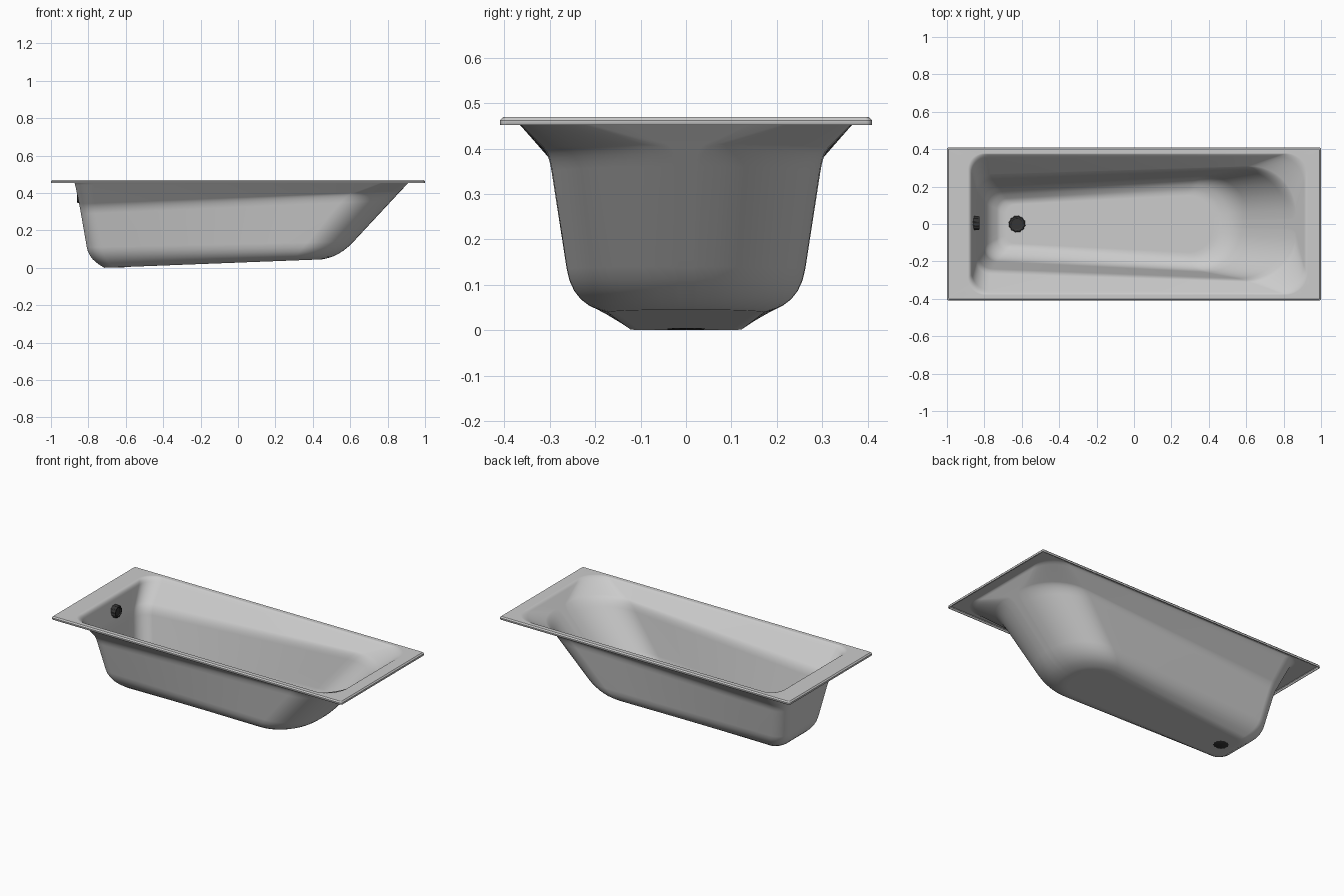
import bpy, bmesh, math
from mathutils import Vector

old = bpy.data.objects.get("Cube")
if old:
    bpy.data.objects.remove(old, do_unlink=True)

ARC, SIDE = 10, 6      # segments per corner, segments per straight run
SHELL = 0.006


def material(name, value, rough):
    m = bpy.data.materials.new(name)
    m.use_nodes = True
    m.diffuse_color = (value, value, value, 1)
    bsdf = m.node_tree.nodes["Principled BSDF"]
    bsdf.inputs["Base Color"].default_value = (value, value, value, 1)
    bsdf.inputs["Roughness"].default_value = rough
    return m


enamel = material("light grey enamel", 0.6, 0.4)
dark = material("dark metal", 0.035, 0.5)


def finish(name, bm, mat, angle):
    mesh = bpy.data.meshes.new(name)
    bm.to_mesh(mesh)
    bm.free()
    mesh.materials.append(mat)
    ob = bpy.data.objects.new(name, mesh)
    bpy.context.collection.objects.link(ob)
    bpy.ops.object.select_all(action='DESELECT')
    ob.select_set(True)
    bpy.context.view_layer.objects.active = ob
    bpy.ops.object.shade_smooth_by_angle(angle=math.radians(angle))
    return ob


def outline(p):
    """Rounded, tapered, tilted loop: foot x, head x, half widths, radii, heights."""
    x0, x1, w0, w1, r0, r1, z0, z1 = p
    corners = [(x1 - r1, r1, 1, 0), (x0 + r0, r0, 1, 1),
               (x0 + r0, r0, -1, 2), (x1 - r1, r1, -1, 3)]
    pts = []
    for cx, r, sign, quarter in corners:
        for i in range(ARC + 1):
            a = (quarter + i / ARC) * math.pi / 2
            x = cx + r * math.cos(a)
            t = (x - x0) / (x1 - x0)
            y = sign * (w0 + (w1 - w0) * t - r) + r * math.sin(a)
            pts.append(Vector((x, y, z0 + (z1 - z0) * t)))
    # split the straight runs between the corners
    out = []
    for i, a in enumerate(pts):
        out.append(a)
        if i % (ARC + 1) == ARC:
            b = pts[(i + 1) % len(pts)]
            out += [a.lerp(b, k / SIDE) for k in range(1, SIDE)]
    return out


def mix(a, b, t):
    return tuple(u + (v - u) * t for u, v in zip(a, b))


def fillet(before, corner, after, f0, f1, steps=5):
    a, b = mix(corner, before, f0), mix(corner, after, f1)
    return [mix(mix(a, corner, k / steps), mix(corner, b, k / steps), k / steps)
            for k in range(steps + 1)]


# Key loops of the tub, from the rim down to the floor
lip = (-0.994, 0.994, 0.404, 0.404, 0.008, 0.008, 0.452, 0.452)
edge = lip[:6] + (0.460, 0.460)
rim = (-0.990, 0.990, 0.400, 0.400, 0.006, 0.006, 0.464, 0.464)
opening = (-0.875, 0.920, 0.376, 0.376, 0.10, 0.13, 0.464, 0.464)
ledge = (-0.845, 0.860, 0.250, 0.312, 0.08, 0.28, 0.32, 0.40)
wall = (-0.798, 0.550, 0.190, 0.265, 0.08, 0.24, 0.05, 0.067)
floor = (-0.715, 0.450, 0.120, 0.180, 0.05, 0.16, 0.0, 0.045)
inner_floor = mix(floor, (-0.6, 0.36, 0.06, 0.11, 0.03, 0.10, 0.004, 0.0416), 0.3)

loops = [lip, edge, rim]
loops += fillet(rim, opening, ledge, 0.12, 0.15)
loops += fillet(opening, ledge, wall, 0.15, 0.12)
loops += fillet(ledge, wall, floor, 0.22, 0.75)
loops += [floor, inner_floor]

# Tub shell
bm = bmesh.new()
rings = [[bm.verts.new(c) for c in outline(p)] for p in loops]
for a, b in zip(rings, rings[1:]):
    n = len(a)
    for i in range(n):
        j = (i + 1) % n
        bm.faces.new((a[i], a[j], b[j], b[i]))
bm.faces.new(rings[-1])
tub = finish("bathtub_shell", bm, enamel, 40)
solid = tub.modifiers.new("thickness", 'SOLIDIFY')
solid.thickness = SHELL
solid.offset = 1
weighted = tub.modifiers.new("even_shading", 'WEIGHTED_NORMAL')
weighted.keep_sharp = True


# Knurled fittings: a notched disc with a raised rim and a dished middle
def fitting(name, radius, depth, location, rotation):
    bm = bmesh.new()
    n = 48
    profile = [(0.9, 0), (1, 0.15), (1, 0.8), (0.9, 1), (0.7, 1), (0.62, 0.85)]
    rows = []
    for s, h in profile:
        row = []
        for i in range(n):
            r = radius * s * (0.93 if i % 4 < 2 and s > 0.8 else 1)
            a = math.tau * i / n
            row.append(bm.verts.new((r * math.cos(a), r * math.sin(a), h * depth)))
        rows.append(row)
    for a, b in zip(rows, rows[1:]):
        for i in range(n):
            j = (i + 1) % n
            bm.faces.new((a[i], a[j], b[j], b[i]))
    bm.faces.new(rows[-1])
    bm.faces.new(rows[0][::-1])
    ob = finish(name, bm, dark, 30)
    ob.location = location
    ob.rotation_euler = rotation


fitting("drain", 0.045, 0.016, (-0.625, 0, 0.002), (0, -0.04, 0))
fitting("overflow_knob", 0.038, 0.036, (-0.862, 0.005, 0.385), (0, math.pi / 2, 0))
